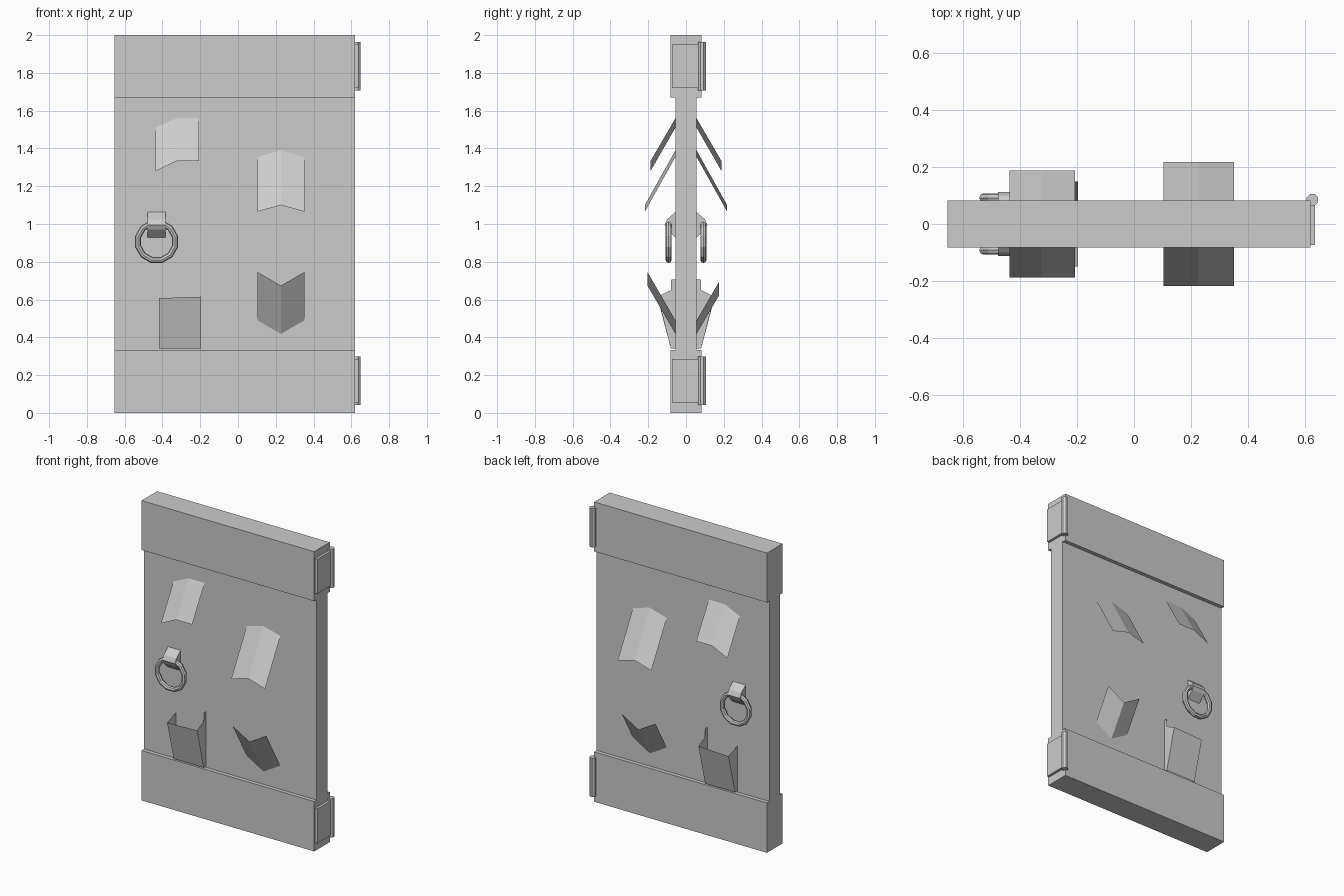
import bpy
from math import radians
from mathutils import Matrix

cube = bpy.data.objects.get("Cube")
if cube:
    bpy.data.objects.remove(cube, do_unlink=True)

grey = bpy.data.materials.new("plain_grey")
grey.use_nodes = True
COLOUR = (0.6, 0.6, 0.6, 1)
grey.diffuse_color = COLOUR
grey.node_tree.nodes["Principled BSDF"].inputs["Base Color"].default_value = COLOUR

PANEL = 0.056   # half thickness of the panel
X_LEFT, X_RIGHT = -0.655, 0.62


def mesh_object(name, verts, faces):
    mesh = bpy.data.meshes.new(name)
    mesh.from_pydata(verts, [], faces)
    mesh.materials.append(grey)
    obj = bpy.data.objects.new(name, mesh)
    bpy.context.collection.objects.link(obj)
    return obj


def prism(name, profile, x0, x1):
    """Extrude a closed (y, z) profile along x."""
    n = len(profile)
    verts = [(x, y, z) for x in (x0, x1) for y, z in profile]
    faces = [list(range(n)), list(range(n, 2 * n))[::-1]]
    faces += [(i, i + n, (i + 1) % n + n, (i + 1) % n) for i in range(n)]
    obj = mesh_object(name, verts, faces)
    fix_normals(obj)
    return obj


def fix_normals(obj):
    import bmesh
    bm = bmesh.new()
    bm.from_mesh(obj.data)
    bmesh.ops.recalc_face_normals(bm, faces=bm.faces)
    bm.to_mesh(obj.data)
    bm.free()


def box(name, x, y, z):
    return prism(name, [(y[0], z[0]), (y[1], z[0]), (y[1], z[1]), (y[0], z[1])], *x)


def bent_plate(name, side, columns, reach):
    """Folded sheet; each column is (x, z at the panel, z at the tip)."""
    verts, faces = [], []
    for x, z_root, z_tip in columns:
        verts += [(x, side * PANEL, z_root), (x, side * reach, z_tip)]
    for i in range(0, len(verts) - 2, 2):
        faces.append((i, i + 1, i + 3, i + 2))
    return mesh_object(name, verts, faces)


# Door slab and the thicker bands across its ends
box("door_panel", (X_LEFT, X_RIGHT), (-PANEL, PANEL), (0.3, 1.7))
box("bottom_band", (X_LEFT, X_RIGHT), (-0.082, 0.082), (0, 0.333))
box("top_band", (X_LEFT, X_RIGHT), (-0.082, 0.082), (1.67, 2))

# Hinges
for name, z in (("lower", 0.17), ("upper", 1.835)):
    box(name + "_hinge_plate", (0.61, 0.637), (-0.073, 0.075), (z - 0.115, z + 0.115))
    bpy.ops.mesh.primitive_cylinder_add(vertices=8, radius=0.022, depth=0.258,
                                        location=(0.627, 0.085, z),
                                        rotation=(0, 0, radians(22.5)))
    pin = bpy.context.object
    pin.name = name + "_hinge_pin"
    pin.data.materials.append(grey)

# Fittings repeated on both faces of the door
for label, side, low_reach, low_rise in (("front", -1, 0.204, 0.256), ("back", 1, 0.175, 0.204)):
    # Folded plates
    bent_plate(label + "_upper_left_plate", side,
               [(-0.437, 1.51, 1.28), (-0.325, 1.56, 1.333), (-0.207, 1.56, 1.333)], 0.188)
    bent_plate(label + "_upper_right_plate", side,
               [(0.103, 1.355, 1.065), (0.227, 1.39, 1.1), (0.352, 1.355, 1.065)], 0.218)
    bent_plate(label + "_lower_right_plate", side,
               [(x, z, z + low_rise) for x, z in ((0.103, 0.49), (0.227, 0.418), (0.352, 0.49))],
               low_reach)

    # Scoop: sloping front with a cheek at each end
    xa, xb, tip = -0.418, -0.197, 0.15
    outline = [(xa, tip, 0.607), (xb, tip, 0.615), (xb, 0.08, 0.34), (xa, 0.08, 0.34),
               (xa, PANEL, 0.64), (xa, PANEL, 0.34),
               (xb, 0.08, 0.65), (xb, 0.078, 0.705), (xb, PANEL, 0.705), (xb, PANEL, 0.34)]
    mesh_object(label + "_scoop", [(x, side * y, z) for x, y, z in outline],
                [(0, 1, 2, 3), (0, 3, 5, 4), (1, 6, 7, 8, 9, 2)])

    # Handle mount and pull ring
    profile = [(0.05, 1.063), (PANEL, 1.063), (0.1, 1.025), (0.113, 0.995),
               (0.1, 0.97), (PANEL, 0.928), (0.05, 0.928)]
    prism(label + "_handle_mount", [(side * y, z) for y, z in profile], -0.478, -0.385)
    bpy.ops.mesh.primitive_torus_add(major_segments=12, minor_segments=8,
                                     major_radius=0.101, minor_radius=0.016)
    ring = bpy.context.object
    ring.name = label + "_pull_ring"
    ring.data.transform(Matrix.Rotation(radians(90), 4, "X") @ Matrix.Rotation(radians(15), 4, "Z"))
    ring.location = (-0.431, side * 0.092, 0.907)
    ring.data.materials.append(grey)
